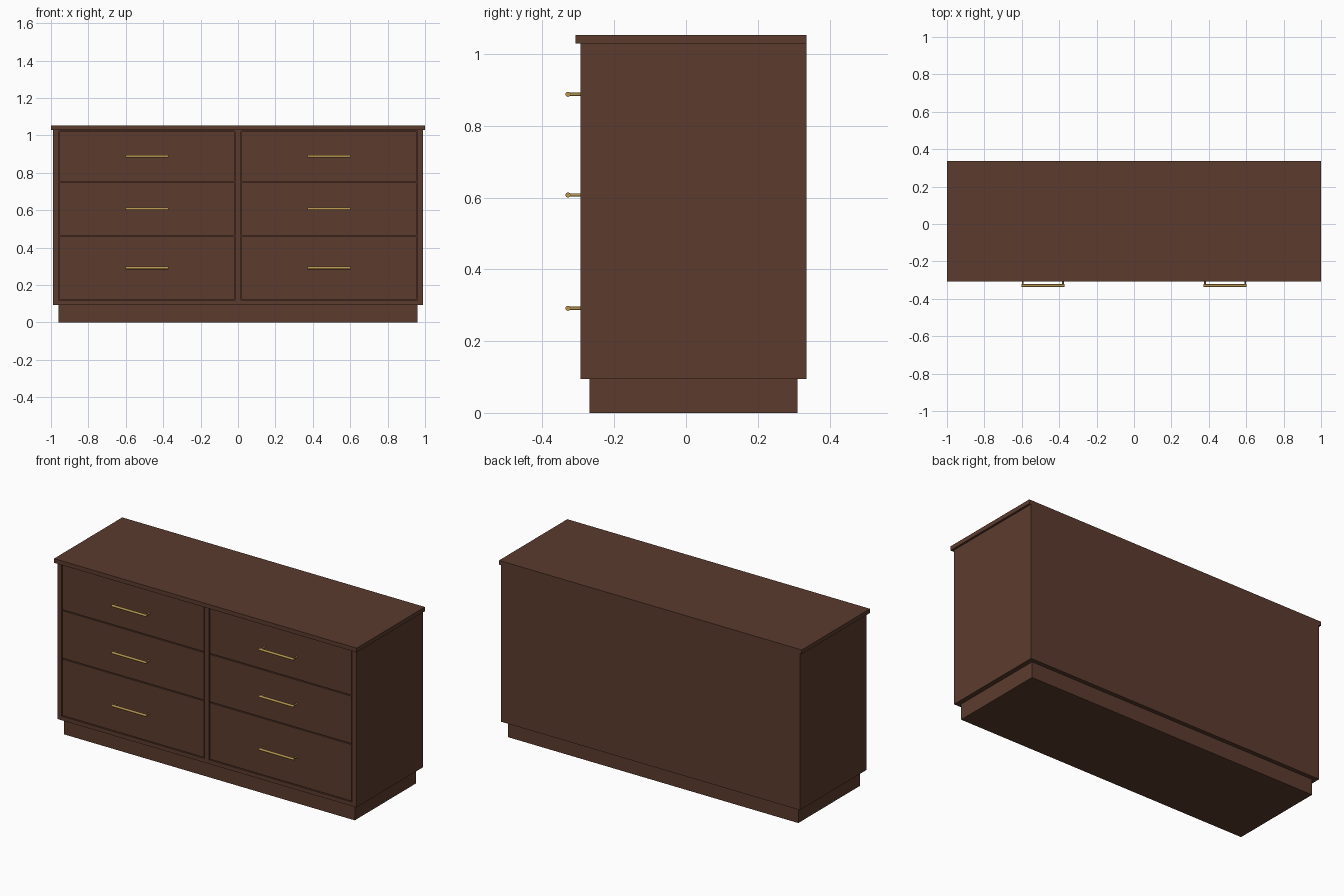
import bpy, bmesh
from mathutils import Vector, Matrix

cube = bpy.data.objects.get("Cube")
if cube:
    bpy.data.objects.remove(cube)


def material(name, rgb, metallic=0.0):
    m = bpy.data.materials.new(name)
    m.use_nodes = True
    m.diffuse_color = (*rgb, 1)
    m.node_tree.nodes["Principled BSDF"].inputs["Base Color"].default_value = (*rgb, 1)
    return m


walnut = material("walnut brown", (0.105, 0.044, 0.027))
brass = material("brass", (0.48, 0.30, 0.08))


def finish(bm, name, mat):
    bmesh.ops.recalc_face_normals(bm, faces=bm.faces)
    mesh = bpy.data.meshes.new(name)
    bm.to_mesh(mesh)
    bm.free()
    obj = bpy.data.objects.new(name, mesh)
    mesh.materials.append(mat)
    bpy.context.collection.objects.link(obj)
    return obj


def box_mesh(x, y, z):
    """Box between the (low, high) pairs on each axis."""
    bm = bmesh.new()
    bmesh.ops.create_cube(bm, size=1)
    for v in bm.verts:
        v.co = [r[0] if c < 0 else r[1] for c, r in zip(v.co, (x, y, z))]
    return bm


def rod(bm, start, end, radius):
    start, end = Vector(start), Vector(end)
    axis = end - start
    turn = axis.to_track_quat('Z', 'Y').to_matrix().to_4x4()
    bmesh.ops.create_cone(bm, cap_ends=True, segments=16, radius1=radius, radius2=radius,
                          depth=axis.length, matrix=Matrix.Translation((start + end) / 2) @ turn)


FRONT, BACK = -0.294, 0.336
BASE, TOP = 0.094, 1.029
INNER, OUTER = 0.015, 0.959      # opening edges, mirrored in x
LOW, HIGH = 0.118, 1.025         # opening bottom and top

# Plinth and top slab
finish(box_mesh((-0.96, 0.96), (-0.269, 0.311), (0, BASE)), "plinth", walnut)
finish(box_mesh((-1, 1), (-0.308, BACK), (TOP, 1.054)), "top_slab", walnut)

# Carcass with two sunken openings in the front
bm = box_mesh((-0.988, 0.988), (FRONT, BACK), (BASE, TOP))
cuts = [((x, 0, 0), (1, 0, 0)) for x in (-OUTER, -INNER, INNER, OUTER)]
cuts += [((0, 0, z), (0, 0, 1)) for z in (LOW, HIGH)]
for co, no in cuts:
    bmesh.ops.bisect_plane(bm, geom=bm.verts[:] + bm.edges[:] + bm.faces[:],
                           plane_co=co, plane_no=no)
bmesh.ops.recalc_face_normals(bm, faces=bm.faces)
openings = []
for f in bm.faces:
    c = f.calc_center_median()
    if f.normal.y < -0.9 and INNER < abs(c.x) < OUTER and LOW < c.z < HIGH:
        openings.append(f)
bmesh.ops.inset_individual(bm, faces=openings, thickness=0.0001, depth=-0.02)
bmesh.ops.dissolve_limit(bm, angle_limit=0.001, verts=bm.verts, edges=bm.edges)
finish(bm, "carcass", walnut)

# Drawer fronts, each with a bar pull on two posts
GAP = 0.005
rows = {"bottom": (0.123, 0.460), "middle": (0.466, 0.749), "top": (0.755, 1.021)}
mid = (INNER + OUTER) / 2
for side, sign in (("left", 1), ("right", -1)):
    xs = sorted((sign * (INNER + GAP), sign * (OUTER - GAP)))
    for row, (z0, z1) in rows.items():
        finish(box_mesh(xs, (FRONT + 0.001, FRONT + 0.021), (z0, z1)),
               f"{row}_{side}_drawer", walnut)
        cx, cz, bar_y = sign * mid, (z0 + z1) / 2, -0.329
        bm = bmesh.new()
        rod(bm, (cx - 0.115, bar_y, cz), (cx + 0.115, bar_y, cz), 0.007)
        for dx in (-0.107, 0.107):
            rod(bm, (cx + dx, bar_y, cz), (cx + dx, FRONT + 0.003, cz), 0.0045)
        pull = finish(bm, f"{row}_{side}_pull", brass)
        bpy.ops.object.select_all(action='DESELECT')
        pull.select_set(True)
        bpy.context.view_layer.objects.active = pull
        bpy.ops.object.shade_smooth_by_angle()
